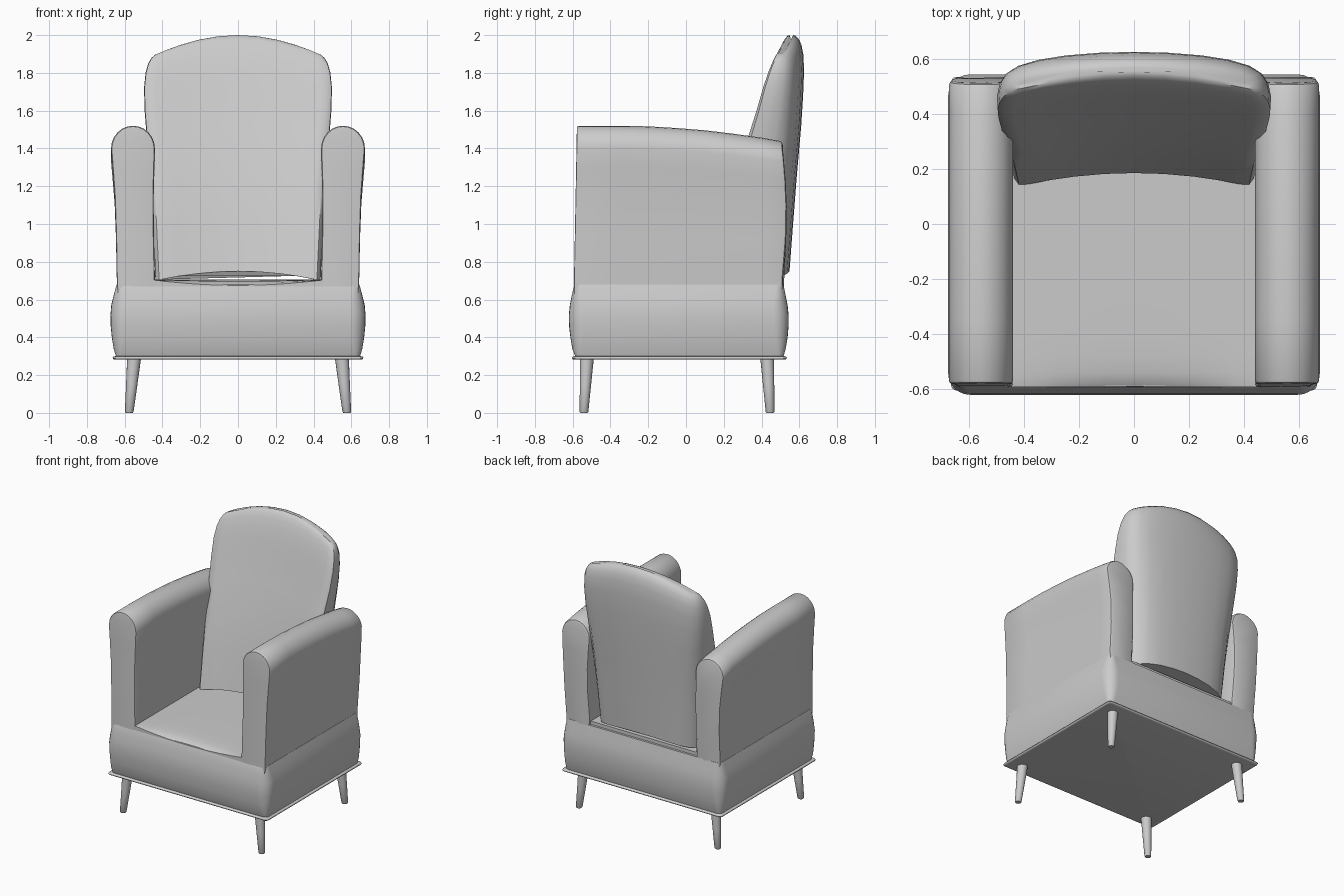
import bpy, math

cube = bpy.data.objects.get("Cube")
if cube:
    bpy.data.objects.remove(cube)

grey = bpy.data.materials.new("plain_grey")
grey.use_nodes = True
COLOUR = (0.6, 0.6, 0.6, 1)
grey.diffuse_color = COLOUR
grey.node_tree.nodes["Principled BSDF"].inputs["Base Color"].default_value = COLOUR


def loft(name, rings, angle=40, mirror=()):
    """Skin a list of equal closed rings and cap both ends."""
    n = len(rings[0])
    verts = [p for ring in rings for p in ring]
    faces = [(r * n + i, r * n + (i + 1) % n, (r + 1) * n + (i + 1) % n, (r + 1) * n + i)
             for r in range(len(rings) - 1) for i in range(n)]
    faces += [tuple(reversed(range(n))), tuple(range(len(verts) - n, len(verts)))]
    mesh = bpy.data.meshes.new(name)
    mesh.from_pydata(verts, [], faces)
    mesh.materials.append(grey)
    obj = bpy.data.objects.new(name, mesh)
    bpy.context.collection.objects.link(obj)
    bpy.ops.object.select_all(action='DESELECT')
    obj.select_set(True)
    bpy.context.view_layer.objects.active = obj
    bpy.ops.object.mode_set(mode='EDIT')
    bpy.ops.mesh.select_all(action='SELECT')
    bpy.ops.mesh.normals_make_consistent(inside=False)
    bpy.ops.object.mode_set(mode='OBJECT')
    bpy.ops.object.shade_smooth_by_angle(angle=math.radians(angle))
    if mirror:
        mod = obj.modifiers.new("Mirror", 'MIRROR')
        mod.use_axis = mirror
    return obj


def interp(table, t):
    """Smoothly interpolate rows keyed by their first value."""
    for a, b in zip(table, table[1:]):
        if t <= b[0]:
            k = max(0, (t - a[0]) / (b[0] - a[0]))
            return [p + (q - p) * k for p, q in zip(a[1:], b[1:])]
    return table[-1][1:]


def rounded_rect(hx, y0, y1, r, z, steps=6):
    ring = []
    corners = [(hx - r, y1 - r), (r - hx, y1 - r), (r - hx, y0 + r), (hx - r, y0 + r)]
    for c, (cx, cy) in enumerate(corners):
        for s in range(steps + 1):
            a = math.pi / 2 * (c + s / steps)
            ring.append((cx + r * math.cos(a), cy + r * math.sin(a), z))
    return ring


# Bulging upholstered base: height, half width, front, back, corner radius
base = [(0.295, .645, -.585, .515, .03), (0.34, .658, -.602, .528, .05),
        (0.40, .668, -.612, .538, .07), (0.46, .674, -.619, .543, .08),
        (0.52, .675, -.62, .543, .08), (0.57, .671, -.615, .538, .08),
        (0.62, .659, -.605, .528, .06), (0.66, .648, -.596, .52, .045),
        (0.68, .642, -.588, .516, .035)]
loft("seat_base", [rounded_rect(hx, a, b, r, z) for z, hx, a, b, r in base])

# Thin welt around the bottom edge
welt = [(0.282, .65), (0.284, .66), (0.291, .664), (0.298, .66), (0.300, .65)]
loft("bottom_welt", [rounded_rect(hx, .06 - hx, hx - .13, .02, z) for z, hx in welt], 60)

# Seat with a softly rolled front edge
seat = []
for y, drop in [(-.592, .03), (-.575, .018), (-.54, .008), (-.48, .003), (-.4, 0), (0, 0), (.5, 0)]:
    top = [(x / 10 * .46, y, .705 - drop * (1 - (x / 10) ** 2)) for x in range(-10, 11, 2)]
    seat.append([(-.46, y, .6)] + top + [(.46, y, .6)])
loft("seat", seat)

# Arms: rounded-top section swept from front to back
arm_sides = [(.55, .635, .445), (.72, .642, .44), (.95, .646, .445), (1.15, .653, .447),
             (1.3, .664, .443), (1.4, .672, .44)]


def arm_ring(y, crown, inset):
    pts = [(o, z) for z, o, i in arm_sides]
    for s in range(1, 12):
        a = math.pi * s / 12
        pts.append((.556 + .116 * math.cos(a), 1.4 + .12 * math.sin(a)))
    pts += [(i, z) for z, o, i in reversed(arm_sides)]
    ring = []
    for x, z in pts:
        lower = max(0, min(1, (z - .7) / .8))
        # Front leans back slightly, rear has a soft belly
        shift = -.015 * (1 - lower) if y < 0 else .022 * math.sin(math.pi * lower)
        x += (.556 - x) / .11 * inset
        z -= (crown + inset) * lower
        ring.append((x, y + shift, z))
    return ring


arm_path = [(-.578, 0, .014), (-.576, 0, .004), (-.568, 0, 0), (-.35, 0, 0), (-.2, .003, 0), (-.05, .012, 0),
            (.1, .024, 0), (.25, .042, 0), (.4, .063, 0), (.495, .08, 0),
            (.507, .082, .004), (.512, .083, .016)]
loft("arms", [arm_ring(*p) for p in arm_path], 40, (True, False, False))

# Backrest: height, half width, front, back
back = [(.70, .435, .185, .548), (.95, .447, .237, .567), (1.2, .46, .295, .587),
        (1.45, .48, .372, .61), (1.6, .492, .42, .62), (1.72, .495, .455, .625),
        (1.80, .487, .483, .622), (1.85, .473, .505, .612), (1.88, .455, .522, .598),
        (1.897, .435, .538, .58), (1.9, .42, .55, .568)]
# Half section: share of width, share of depth
section = [(0, 0), (.25, 0), (.5, 0), (.72, 0), (.88, 0), (.96, .015), (1, .09), (1.005, .35),
           (.985, .62), (.94, .8), (.85, .92), (.7, .98), (.5, 1), (.25, 1), (0, 1)]
outline = section + [(-u, v) for u, v in section[-2:0:-1]]


def back_ring(z):
    w, front, rear = interp(back, z)
    lift = .05 + .05 * max(0, (z - .7) / 1.2) ** 2
    return [(u * w, front + (rear - front) * v - .052 * u * u, z + lift * (1 - min(1, u * u)))
            for u, v in outline]


loft("backrest", [back_ring(row[0]) for row in back], 45)

# Tapered, splayed legs: height, x, radius, front y, back y
for name, y_top, y_low in [("front_legs", -.525, -.54), ("back_legs", .43, .445)]:
    rings = []
    for z, k, r in [(0, 0, .019), (.006, 0, .023), (.15, .52, .030), (.29, 1, .037)]:
        cx, cy = .576 - .026 * k, y_low + (y_top - y_low) * k
        rings.append([(cx + r * math.cos(a * math.pi / 8), cy + r * math.sin(a * math.pi / 8), z)
                      for a in range(16)])
    loft(name, rings, 50, (True, False, False))
